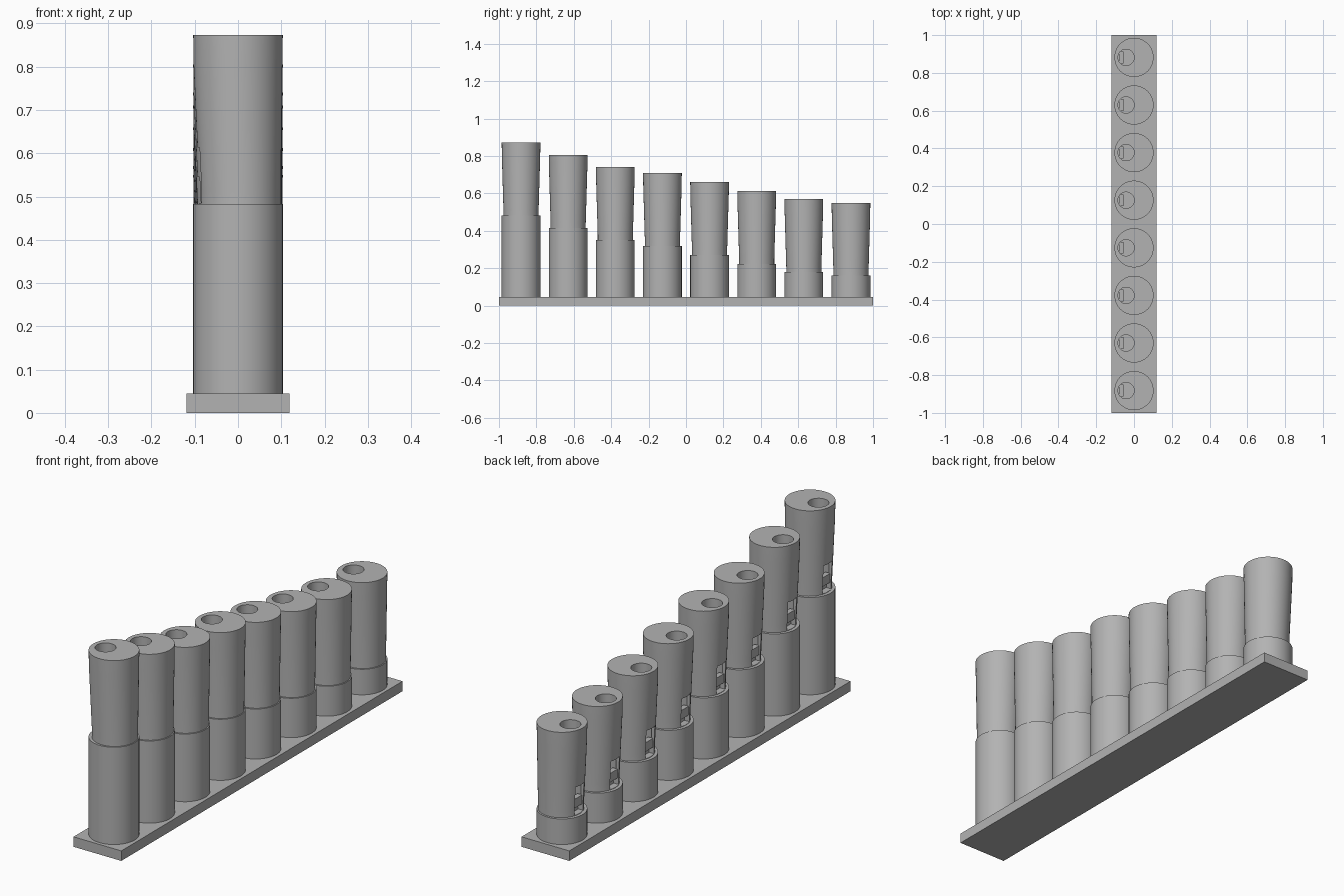
import bpy, bmesh, math

if "Cube" in bpy.data.objects:
    bpy.data.objects.remove(bpy.data.objects["Cube"])

grey = bpy.data.materials.new("plain grey")
grey.diffuse_color = (0.45, 0.45, 0.45, 1)
grey.use_nodes = True
grey.node_tree.nodes["Principled BSDF"].inputs["Base Color"].default_value = grey.diffuse_color

R = 0.1035            # pipe radius
HEAD = 0.39           # height of each upper section
TOPS = [0.873, 0.805, 0.74, 0.71, 0.66, 0.612, 0.57, 0.55]


def finish(name, bm, smooth=True):
    me = bpy.data.meshes.new(name)
    bmesh.ops.recalc_face_normals(bm, faces=bm.faces)
    bm.to_mesh(me)
    bm.free()
    ob = bpy.data.objects.new(name, me)
    bpy.context.collection.objects.link(ob)
    me.materials.append(grey)
    if smooth:
        shade(ob)
    return ob


def shade(ob):
    bpy.ops.object.select_all(action='DESELECT')
    bpy.context.view_layer.objects.active = ob
    ob.select_set(True)
    bpy.ops.object.shade_smooth_by_angle(angle=math.radians(30))


def box(name, x0, x1, y0, y1, z0, z1):
    bm = bmesh.new()
    bmesh.ops.create_cube(bm, size=1)
    for v in bm.verts:
        v.co = ((x0 + x1) / 2 + v.co.x * (x1 - x0),
                (y0 + y1) / 2 + v.co.y * (y1 - y0),
                (z0 + z1) / 2 + v.co.z * (z1 - z0))
    return finish(name, bm, False)


def stack(name, y, sections, n=64):
    """Closed round body through sections of (z, radius, x centre)."""
    bm = bmesh.new()
    rings = [[bm.verts.new((cx + r * math.cos(2 * math.pi * i / n),
                            y + r * math.sin(2 * math.pi * i / n), z))
              for i in range(n)] for z, r, cx in sections]
    for a, b in zip(rings, rings[1:]):
        for i in range(n):
            j = (i + 1) % n
            bm.faces.new((a[i], a[j], b[j], b[i]))
    bm.faces.new(rings[0][::-1])
    bm.faces.new(rings[-1])
    return finish(name, bm)


def cut(ob, cutter):
    m = ob.modifiers.new("cut", 'BOOLEAN')
    m.operation = 'DIFFERENCE'
    m.solver = 'EXACT'
    m.object = cutter
    bpy.context.view_layer.objects.active = ob
    bpy.ops.object.modifier_apply(modifier=m.name)
    bpy.data.objects.remove(cutter)


# Base plate
box("base_plate", -0.119, 0.119, -1, 1, 0, 0.045)

for i, top in enumerate(TOPS):
    y = -0.882 + 0.252 * i
    z = top - HEAD
    # Plain lower tube
    stack(f"lower_tube_{i + 1}", y, [(0.04, R, 0), (z, R, 0)])
    # Tapered head with a straight band at the top
    head = stack(f"pipe_head_{i + 1}", y,
                 [(z - 0.01, 0.094, 0.005), (z + 0.03, 0.094, 0.005),
                  (top - 0.072, 0.1025, 0), (top, R, 0)])
    # Off-centre bore and side window
    cut(head, stack("bore_cutter", y, [(z + 0.03, 0.043, -0.042),
                                       (top + 0.02, 0.043, -0.042)], 40))
    cut(head, box("window_cutter", -0.2, -0.06, y - 0.03, y + 0.03, z + 0.002, z + 0.13))
    shade(head)
    # Lip block inside the window
    box(f"window_lip_{i + 1}", -0.079, -0.055, y - 0.031, y + 0.031, z + 0.03, z + 0.07)
